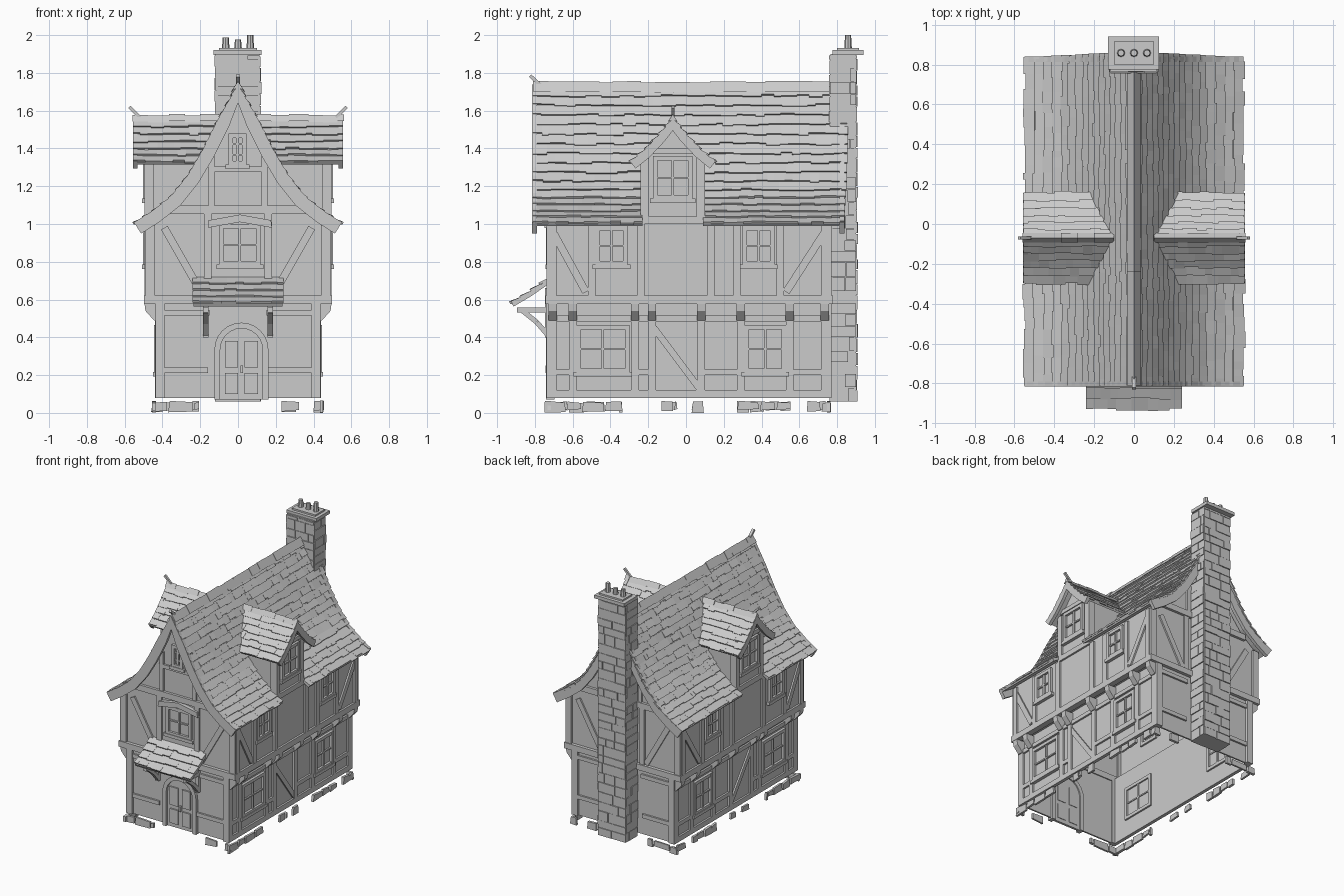
import bpy, bmesh, math, random
from mathutils import Matrix, Vector

random.seed(4)
old = bpy.data.objects.get("Cube")
if old:
    bpy.data.objects.remove(old, do_unlink=True)

grey = bpy.data.materials.new("plain_grey")
grey.use_nodes = True
grey.diffuse_color = (0.6, 0.6, 0.6, 1)
grey.node_tree.nodes["Principled BSDF"].inputs["Base Color"].default_value = (0.6, 0.6, 0.6, 1)
parts = {}
X, Y, Z = Vector((1, 0, 0)), Vector((0, 1, 0)), Vector((0, 0, 1))
R = random.uniform


def part(name):
    return parts.setdefault(name, bmesh.new())


def frame(u, n, o=(0, 0, 0)):
    """Drawing plane: u across, z up, n outward, o origin."""
    m = Matrix((u, Z, n)).transposed().to_4x4()
    m.translation = o
    return m


def prism(name, m, pts, d0, d1):
    """Extrude an outline along the plane normal from d0 to d1."""
    bm = part(name)
    a, b = [[bm.verts.new(m @ Vector((p[0], p[1], d))) for p in pts] for d in (d0, d1)]
    k = len(pts)
    faces = [bm.faces.new(a), bm.faces.new(b)]
    faces += [bm.faces.new((a[i], a[(i + 1) % k], b[(i + 1) % k], b[i])) for i in range(k)]
    bmesh.ops.recalc_face_normals(bm, faces=faces)


def rect(name, m, u0, u1, z0, z1, d0, d1):
    prism(name, m, [(u0, z0), (u1, z0), (u1, z1), (u0, z1)], d0, d1)


def beam(name, m, a, b, w, d0=-0.008, d1=0.014):
    a, b = Vector(a), Vector(b)
    t = (b - a).normalized()
    s = Vector((-t.y, t.x)) * w / 2
    prism(name, m, [a - s, b - s, b + s, a + s], d0, d1)


def window(name, m, u0, u1, z0, z1, rows=2):
    w = 0.024
    rect(name, m, u0, u1, z0, z1, -0.014, 0.002)
    for u in (u0 + w / 2, u1 - w / 2):
        beam(name, m, (u, z0), (u, z1), w, -0.025, 0.021)
    for z in (z0 + w / 2, z1 - w / 2):
        beam(name, m, (u0, z), (u1, z), w, -0.025, 0.02)
    beam(name, m, ((u0 + u1) / 2, z0), ((u0 + u1) / 2, z1), 0.014, -0.022, 0.014)
    for i in range(1, rows):
        z = z0 + (z1 - z0) * i / rows
        beam(name, m, (u0, z), (u1, z), 0.01, -0.02, 0.0135)
    rect(name, m, u0 - 0.015, u1 + 0.015, z0 - 0.018, z0 + 0.006, -0.01, 0.025)


def offset(profile, t):
    """Shift a roof slope inward by t."""
    out = []
    for i, p in enumerate(profile):
        d = (Vector(profile[min(i + 1, len(profile) - 1)]) - Vector(profile[max(i - 1, 0)])).normalized()
        out.append(Vector(p) + Vector((d.y, -d.x)) * t)
    out[0] = Vector((profile[0][0], profile[0][1] - t * 1.4))
    return out


def band(name, m, profile, t, d0, d1):
    prism(name, m, list(profile) + offset(profile, t)[::-1], d0, d1)


def at(profile, s):
    """Point and tangent at distance s down a slope."""
    for p, q in zip(profile, profile[1:]):
        p, q = Vector(p), Vector(q)
        length = (q - p).length
        if s <= length or q == Vector(profile[-1]):
            return p + (q - p).normalized() * s, (q - p).normalized()
        s -= length


def shingles(name, m, profile, rows, runs):
    """Overlapping courses of uneven tiles down a slope."""
    total = sum((Vector(q) - Vector(p)).length for p, q in zip(profile, profile[1:]))
    pitch = total / rows
    for i in range(rows):
        top, t = at(profile, i * pitch)
        n = Vector((-t.y, t.x))
        for d, end in runs(top):
            while d < end - 0.005:
                e = min(d + R(0.03, 0.1), end)
                low, t2 = at(profile, (i + 1) * pitch + R(-0.008, 0.008))
                n2 = Vector((-t2.y, t2.x))
                lift = R(0.011, 0.016)
                prism(name, m, [top - n * 0.006, low + n2 * (lift - 0.012), low + n2 * lift,
                                top + n * 0.004], d, e)
                d = e


def ridge_caps(name, m, z, d0, d1, w):
    d = d0
    while d < d1 - 0.01:
        e = min(d + R(0.07, 0.11), d1)
        h = z + R(-0.005, 0.005)
        prism(name, m, [(-w, h - w * 1.5), (0, h), (w, h - w * 1.5), (0, h - 0.03)], d, e)
        d = e


# Planes of the house
YF, YB, XL, XH = -0.72, 0.752, 0.425, 0.482
front, back = frame(X, -Y, (0, YF, 0)), frame(X, Y, (0, YB, 0))
across = frame(X, Y)
main = [(0, 1.725), (0.1, 1.545), (0.18, 1.385), (0.26, 1.25), (0.35, 1.138), (0.45, 1.06), (0.545, 1.0)]
Y0, Y1, DY = -0.81, 0.835, -0.07

# Open-bottomed wall shells: ground floor, jetty ledge, upper storey and gables
slope = [(x, z - 0.035) for x, z in main if x < 0.46] + [(XH, 1.0)]
gable = [(-XH, 0.6), (XH, 0.6)] + slope[::-1] + [(-x, z) for x, z in slope[1:]]
for m in (front, back):
    rect("ground_walls", m, -XL, XL, 0.08, 0.6, -0.012, 0)
    prism("gable_walls", m, gable, -0.012, 0)
for s in (-1, 1):
    wall = frame(Y, X * s)
    rect("ground_walls", wall, YF, YB, 0.08, 0.6, XL - 0.012, XL)
    rect("upper_walls", wall, YF, YB, 0.6, 1.02, XH - 0.012, XH)
    rect("jetty_ledge", wall, YF, YB, 0.59, 0.6, XL - 0.012, XH)

# Gable-end timbers, shared by front and back
for m in (front, back):
    T = "gable_timbers"
    beam(T, m, (-0.495, 0.6), (0.495, 0.6), 0.045, -0.02, 0.025)
    beam(T, m, (-0.37, 1.075), (0.37, 1.075), 0.045, -0.02, 0.02)
    beam(T, m, (-0.16, 1.29), (0.16, 1.29), 0.03)
    for s in (-1, 1):
        beam(T, m, (s * 0.465, 0.6), (s * 0.465, 1.0), 0.05, -0.02, 0.018)
        beam(T, m, (s * 0.413, 0.08), (s * 0.413, 0.6), 0.05, -0.02, 0.018)
        beam(T, m, (s * 0.16, 0.6), (s * 0.16, 1.06), 0.04)
        beam(T, m, (s * 0.14, 1.09), (s * 0.14, 1.4), 0.03)
        beam(T, m, (s * 0.39, 0.98), (s * 0.19, 0.63), 0.04, -0.008, 0.012)
        beam(T, m, (s * 0.16, 0.225), (s * 0.4, 0.225), 0.03)
        beam(T, m, (s * 0.4, 0.53), (s * 0.15, 0.53), 0.03)

# Front windows with a bowed lintel
window("front_window", front, -0.1, 0.12, 0.78, 1.0)
prism("window_lintel", front, [(-0.16, 0.98), (0.01, 1.01), (0.18, 0.98), (0.175, 1.02), (0.01, 1.05), (-0.155, 1.02)], 0, 0.03)
window("gable_window", front, -0.05, 0.045, 1.31, 1.48, 3)


# Arched front door
def arch(r, z=0.335):
    return ([(0.018 + r, 0.07)] + [(0.018 + r * math.cos(a * math.pi / 12), z + r * math.sin(a * math.pi / 12))
                                  for a in range(13)] + [(0.018 - r, 0.07)])


prism("door_frame", front, arch(0.143) + arch(0.112)[::-1], -0.025, 0.022)
prism("front_door", front, arch(0.112), -0.016, 0.002)
for u in (-0.035, 0.07):
    for z0, z1 in ((0.1, 0.21), (0.24, 0.38)):
        rect("door_panels", front, u - 0.035, u + 0.035, z0, z1, -0.02, 0.013)
rect("door_handle", front, 0.012, 0.026, 0.21, 0.25, 0, 0.024)

# Porch roof on slender brackets
porch = frame(-Y, X, (0, YF, 0))
canopy = [(0, 0.715), (0.11, 0.635), (0.203, 0.58)]
band("porch_roof", porch, canopy, 0.02, -0.235, 0.235)
shingles("porch_shingles", porch, canopy, 4, lambda p: [(-0.24, 0.24)])
for u in (-0.17, 0.17):
    for a, b in (((0.014, 0.4), (0.014, 0.66)), ((0.01, 0.41), (0.07, 0.48)), ((0.07, 0.48), (0.145, 0.54)), ((0, 0.545), (0.175, 0.545))):
        beam("porch_brackets", porch, a, b, 0.026, u - 0.014, u + 0.014)

for s in (-1, 1):
    low, high = frame(Y, X * s, (s * XL, 0, 0)), frame(Y, X * s, (s * XH, 0, 0))
    T = "side_timbers"
    # Side wall framing
    beam(T, high, (YF - 0.025, 0.6), (YB + 0.025, 0.6), 0.045, -0.03, 0.015)
    beam(T, low, (YF, 0.5), (YB, 0.5), 0.03)
    beam(T, low, (YF, 0.1), (YB, 0.1), 0.04)
    for a, b in ((YF, -0.58), (-0.29, -0.17), (0.08, 0.3), (0.53, YB)):
        beam(T, low, (a, 0.215), (b, 0.215), 0.03)
    for y in (-0.705, -0.6, -0.27, -0.18, 0.08, 0.29, 0.55, 0.735):
        beam(T, low, (y, 0.08), (y, 0.58), 0.04)
        prism("jetty_brackets", frame(X * s, Y), [(0.42, 0.58), (0.495, 0.58), (0.49, 0.54), (0.445, 0.49), (0.42, 0.49)], y - 0.022, y + 0.022)
    beam(T, low, (-0.17, 0.45), (0.07, 0.13), 0.035, -0.008, 0.012)
    for y in (-0.705, -0.5, -0.24, 0.13, 0.27, 0.5, 0.735):
        beam(T, high, (y, 0.6), (y, 1.0), 0.04)
    for a, b in ((-0.7, -0.53), (0.73, 0.53)):
        beam(T, high, (a, 0.95), (b, 0.64), 0.04, -0.008, 0.012)
    beam(T, high, (-0.24, 1.02), (0.1, 1.02), 0.04)
    window("side_windows", low, -0.58, -0.3, 0.21, 0.465)
    window("side_windows", low, 0.31, 0.53, 0.21, 0.465)
    window("side_windows", high, -0.48, -0.31, 0.78, 0.99)
    window("side_windows", high, 0.3, 0.47, 0.78, 0.99)

    # Main roof slope, interrupted by the dormer
    roof = frame(X * s, Y)
    for a, b, prof in ((Y0, DY - 0.16, main), (DY - 0.16, DY + 0.16, main[:4]), (DY + 0.16, Y1, main)):
        band("main_roof", roof, prof, 0.012, a, b)

    def courses(p):
        # The back edge bulges toward the ridge
        end = Y1 + 0.03 * (1 - p.x / 0.55)
        return [(Y0, DY - 0.16), (DY + 0.16, end)] if p.x > 0.2 else [(Y0, end)]
    shingles("main_shingles", roof, main, 16, courses)
    for a in (Y0 - 0.006, Y1 - 0.022):
        band("barge_boards", roof, offset(main, -0.01), 0.07, a, a + 0.026)

    # Dormer front, cheeks, window and roof
    face = frame(Y, X * s, (s * XH, DY, 0))
    prism("dormer_front", face, [(-0.16, 1.0), (0.16, 1.0), (0.16, 1.34), (0, 1.53), (-0.16, 1.34)], -0.012, 0)
    window("dormer_windows", face, -0.105, 0.105, 1.13, 1.36)
    for h in (-1, 1):
        beam("dormer_timbers", face, (h * 0.145, 1.0), (h * 0.145, 1.36), 0.04)
        side = frame(Y * h, X * s, (0, DY, 0))
        cheek = frame(X * s, Y * h, (0, DY, 0))
        prism("dormer_cheeks", cheek, [(0.18, 1.37), (0.26, 1.23), (0.35, 1.12), (XH, 1.02), (XH, 1.37)], 0.148, 0.16)
        beam("dormer_timbers", cheek, (0.47, 1.02), (0.47, 1.36), 0.05, 0.15, 0.17)
        prof = [(0, 1.55), (0.07, 1.468), (0.15, 1.383), (0.222, 1.325)]
        band("dormer_roofs", side, prof, 0.014, 0.14, 0.545)

        def reach(p):
            # Stop each course where it meets the main slope
            for (x0, z0), (x1, z1) in zip(main, main[1:]):
                if z1 <= p.y <= z0:
                    return [(x0 + (x1 - x0) * (z0 - p.y) / (z0 - z1), 0.555)]
        shingles("dormer_shingles", side, prof, 6, reach)
        band("dormer_barge_boards", side, offset(prof, -0.006), 0.046, 0.532, 0.557)
    beam("dormer_timbers", face, (-0.15, 1.385), (0.15, 1.385), 0.03)
    ridge_caps("dormer_ridges", frame(Y, X * s, (0, DY, 0)), 1.578, 0.1, 0.56, 0.024)
    beam("dormer_finials", frame(X * s, Y, (0, DY, 0)), (0.52, 1.565), (0.575, 1.62), 0.016, -0.008, 0.008)

# Main ridge with an upturned front tip
ridge_caps("main_ridge", across, 1.752, Y0, 0.8, 0.036)
beam("ridge_finial", frame(Y, X), (-0.77, 1.735), (-0.825, 1.785), 0.018, -0.01, 0.01)

# Stone chimney, coursed on all four faces
rect("chimney_core", across, -0.118, 0.113, 0.06, 1.9, 0.765, 0.9)
CY = 0.8325
sides = [(frame(X, Y * s, (0, CY + s * 0.0675, 0)), 0.117) for s in (-1, 1)]
sides += [(frame(Y, X * s, (s * 0.115, CY, 0)), 0.07) for s in (-1, 1)]
for m, half in sides:
    z = 0.06
    while z < 1.88:
        top = min(z + R(0.055, 0.08), 1.895)
        u = -half
        while u < half - 0.01:
            v = u + R(0.06, 0.13)
            v = half if v > half - 0.03 else v
            rect("chimney_stones", m, u, v - 0.003, z, top - 0.004, -0.01, R(0.003, 0.01))
            u = v
        z = top
rect("chimney_cap", across, -0.13, 0.125, 1.895, 1.92, 0.775, 0.94)
rect("chimney_cap", across, -0.1, 0.1, 1.92, 1.932, 0.8, 0.915)
for x, h in ((-0.065, 0.055), (0, 0.045), (0.065, 0.068)):
    bmesh.ops.create_cone(part("chimney_pots"), cap_ends=True, segments=8, radius1=0.02, radius2=0.016,
                          depth=h, matrix=Matrix.Translation((x, 0.858, 1.932 + h / 2)))


# Scattered footing stones below the walls
def footing(m, spans):
    for a, b in spans:
        while a < b - 0.02:
            e = min(a + R(0.06, 0.14), b)
            z = R(0, 0.015)
            prism("footing_stones", m, [(a, z), (e - 0.006, z + R(0, 0.008)), (e - R(0.005, 0.015), R(0.05, 0.065)), (a + R(0, 0.01), R(0.05, 0.065))], -0.006, R(0.006, 0.016))
            a = e


for m in (front, back):
    footing(m, ((-0.46, -0.2), (0.23, 0.33), (0.4, 0.46)))
for s in (-1, 1):
    footing(frame(Y, X * s, (s * 0.44, 0, 0)), ((-0.75, -0.33), (-0.13, -0.04), (0.03, 0.1), (0.27, 0.56), (0.64, 0.77)))

# Turn every part into an object
for name, bm in parts.items():
    mesh = bpy.data.meshes.new(name)
    bm.to_mesh(mesh)
    bm.free()
    mesh.materials.append(grey)
    bpy.context.scene.collection.objects.link(bpy.data.objects.new(name, mesh))
